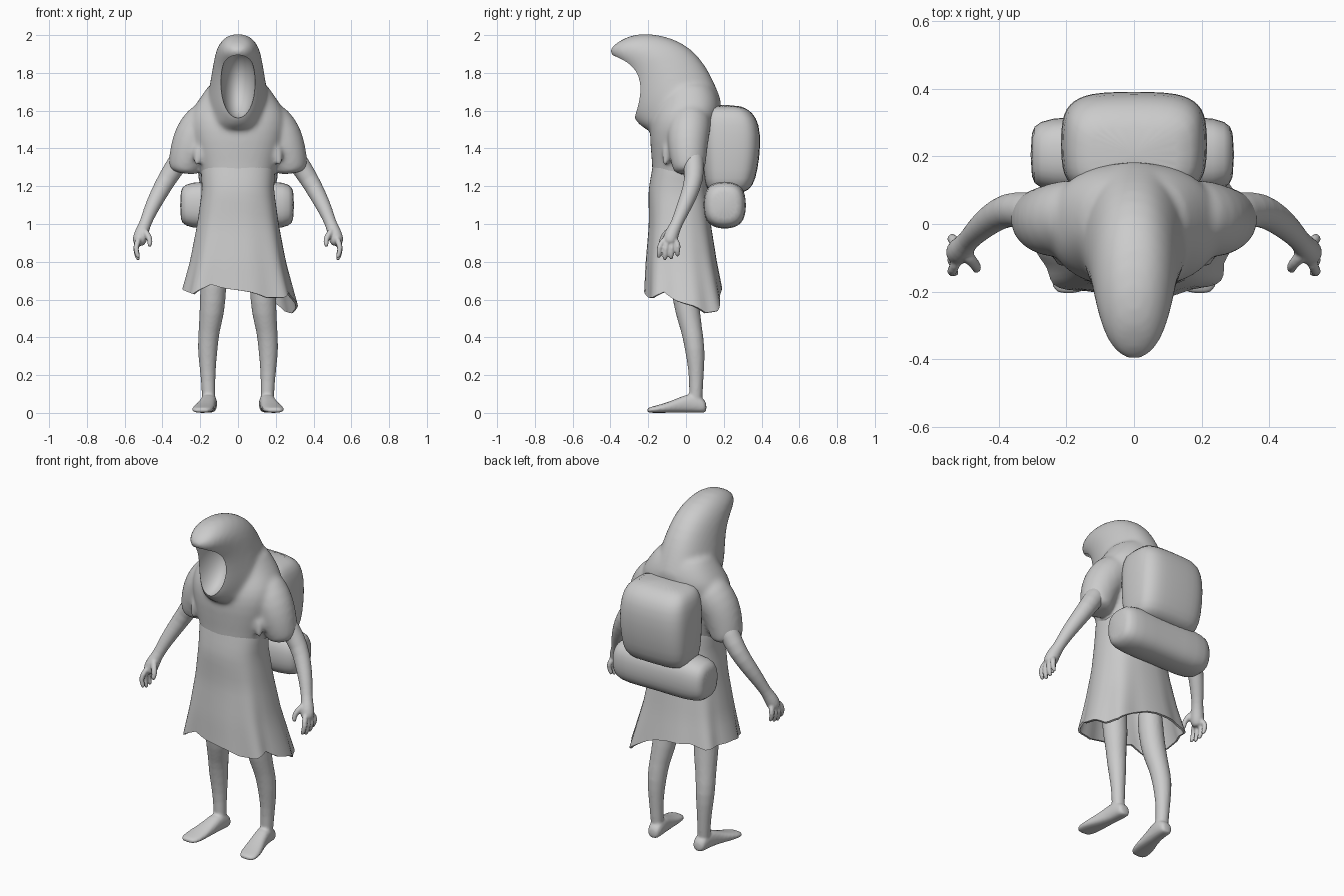
import bpy, bmesh, math
from mathutils import Vector, Matrix

cloth = bpy.data.materials.new("plain grey")
cloth.diffuse_color = (0.6, 0.6, 0.6, 1)


def ring(bm, c, u, v, n=16, p=2.0):
    """Superellipse ring around c with half axes u and v."""
    vs = []
    for i in range(n):
        a = 2 * math.pi * i / n
        ca, sa = math.cos(a), math.sin(a)
        x = math.copysign(abs(ca) ** (2 / p), ca)
        y = math.copysign(abs(sa) ** (2 / p), sa)
        vs.append(bm.verts.new(Vector(c) + Vector(u) * x + Vector(v) * y))
    return vs


def skin(bm, rings, caps=True):
    n = len(rings[0])
    for a, b in zip(rings, rings[1:]):
        for i in range(n):
            bm.faces.new((a[i], a[(i + 1) % n], b[(i + 1) % n], b[i]))
    if caps:
        bm.faces.new(rings[0][::-1])
        bm.faces.new(rings[-1])


def tube(bm, pts, n=12):
    """Round limb through (x, y, z, radius) points."""
    P = [Vector(p[:3]) for p in pts]
    rings = []
    for i, p in enumerate(pts):
        d = (P[min(i + 1, len(P) - 1)] - P[max(i - 1, 0)]).normalized()
        u = d.cross(Vector((0, 1, 0))).normalized()
        rings.append(ring(bm, P[i], u * p[3], u.cross(d) * p[3], n))
    skin(bm, rings)


def stack(bm, rows, n=20, p=2.5):
    """Level rings from (z, front y, back y, half width)."""
    skin(bm, [ring(bm, (0, (f + b) / 2, z), (w, 0, 0), (0, (b - f) / 2, 0), n, p)
              for z, f, b, w in rows])


def finish(name, bm, sub=1, voxel=0, smooth=0, mirror=False, cutter=None, thick=0, angle=50):
    bmesh.ops.recalc_face_normals(bm, faces=bm.faces)
    me = bpy.data.meshes.new(name)
    bm.to_mesh(me)
    bm.free()
    me.materials.append(cloth)
    ob = bpy.data.objects.new(name, me)
    bpy.context.collection.objects.link(ob)
    bpy.ops.object.select_all(action='DESELECT')
    ob.select_set(True)
    bpy.context.view_layer.objects.active = ob
    if sub:
        ob.modifiers.new("Subdivide", 'SUBSURF').levels = sub
    if voxel:
        m = ob.modifiers.new("Fuse", 'REMESH')
        m.mode, m.voxel_size = 'VOXEL', voxel
    if smooth:
        m = ob.modifiers.new("Relax", 'SMOOTH')
        m.factor, m.iterations = 0.5, smooth
    if cutter:
        m = ob.modifiers.new("Opening", 'BOOLEAN')
        m.operation, m.object, m.solver = 'DIFFERENCE', cutter, 'EXACT'
    if thick:
        m = ob.modifiers.new("Cloth", 'SOLIDIFY')
        m.thickness, m.offset = thick, -1
    if mirror:
        ob.modifiers.new("Mirror", 'MIRROR')
    for m in list(ob.modifiers):
        bpy.ops.object.modifier_apply(modifier=m.name)
    bpy.ops.object.shade_smooth_by_angle(angle=math.radians(angle))
    return ob


# Helper that hollows the face opening of the hood
bm = bmesh.new()
bmesh.ops.create_icosphere(bm, subdivisions=4, radius=1, matrix=Matrix.Translation((0, -0.29, 1.742))
                           @ Matrix.Rotation(math.radians(14), 4, 'X') @ Matrix.Diagonal((0.094, 0.18, 0.182, 1)))
cutter = finish("hood_opening_cutter", bm, sub=0)
cutter.hide_render = True

# Hooded upper garment: torso, hood and ragged sleeves fused together
bm = bmesh.new()
stack(bm, [(1.12, -0.16, 0.09, 0.16), (1.22, -0.18, 0.105, 0.185), (1.32, -0.18, 0.12, 0.21),
           (1.45, -0.195, 0.145, 0.25), (1.55, -0.19, 0.18, 0.265), (1.62, -0.16, 0.19, 0.24),
           (1.69, -0.13, 0.17, 0.185), (1.77, -0.11, 0.13, 0.14)], 20, 2.3)
# front y, front z, back y, back z, half width, front narrowing
hood = [(-0.17, 1.46, 0.19, 1.60, 0.25, 0.7), (-0.26, 1.53, 0.19, 1.65, 0.18, 0.95),
        (-0.29, 1.58, 0.175, 1.69, 0.17, 0.8), (-0.285, 1.66, 0.15, 1.75, 0.16, 0.5),
        (-0.287, 1.75, 0.105, 1.84, 0.142, 0.25), (-0.31, 1.81, 0.03, 1.93, 0.13, 0.2),
        (-0.35, 1.855, -0.07, 1.985, 0.117, 0.2), (-0.395, 1.89, -0.2, 2.014, 0.094, 0.2),
        (-0.412, 1.93, -0.32, 1.995, 0.045, 0.2)]
rings = []
for fy, fz, by, bz, w, k in hood:
    f, b = Vector((0, fy, fz)), Vector((0, by, bz))
    r = ring(bm, (f + b) / 2, (w, 0, 0), (b - f) / 2, 24, 2.4)
    for v in r:
        t = (v.co - f).dot(b - f) / (b - f).length_squared
        v.co.x *= 1 - k * max(0, 0.5 - t) - 0.3 * max(0, t - 0.5)
    rings.append(r)
skin(bm, rings)
for s in (-1, 1):
    tube(bm, [(s * 0.11, 0.03, 1.59, 0.10), (s * 0.185, 0.02, 1.53, 0.117), (s * 0.233, 0.01, 1.46, 0.114),
              (s * 0.262, 0.01, 1.38, 0.104), (s * 0.28, 0.015, 1.31, 0.092), (s * 0.285, 0.02, 1.265, 0.082)], 16)
    tube(bm, [(s * 0.20, -0.09, 1.42, 0.035), (s * 0.215, -0.105, 1.36, 0.024), (s * 0.22, -0.115, 1.30, 0.012)])
finish("hooded_tunic", bm, voxel=0.011, smooth=14, cutter=cutter)
bpy.data.objects.remove(cutter)

# Skirt of the robe with a torn hem, open underneath
profile = [(1.40, -0.16, 0.10, 0.19), (1.28, -0.181, 0.112, 0.196), (1.18, -0.198, 0.115, 0.19),
           (1.0, -0.195, 0.13, 0.214), (0.8, -0.21, 0.16, 0.25), (0.5, -0.22, 0.215, 0.325)]
hem = [0.58, 0.53, 0.54, 0.61, 0.66, 0.67, 0.65, 0.66, 0.66, 0.64, 0.63, 0.68, 0.65, 0.61, 0.61, 0.64]


def girth(z):
    for a, b in zip(profile, profile[1:]):
        if z >= b[0]:
            t = (a[0] - z) / (a[0] - b[0])
            return [p + (q - p) * t for p, q in zip(a[1:], b[1:])]


bm = bmesh.new()
rings, N, ROWS = [], 64, 16
for j in range(ROWS + 1):
    t = j / ROWS
    r = ring(bm, (0, 0, 0), (1, 0, 0), (0, 1, 0), N, 2.3 + 0.7 * t)
    for i, v in enumerate(r):
        k, q = divmod(i / N * 16, 1)
        low = hem[int(k)] * (1 - q) + hem[int(k + 1) % 16] * q
        z = 1.39 + (low - 1.39) * t
        f, b, w = girth(z)
        fold = 1 + 0.035 * t * t * math.sin(i / N * 2 * math.pi * 8 + 1)
        v.co = (v.co.x * w * fold, (f + b) / 2 + v.co.y * (b - f) / 2 * fold, z)
    rings.append(r)
skin(bm, rings, caps=False)
finish("robe_skirt", bm, sub=0, thick=0.012)

# Arms with palm, four fingers and thumb
bm = bmesh.new()
tube(bm, [(0.25, 0.03, 1.42, 0.06), (0.322, 0.04, 1.32, 0.058), (0.375, 0.045, 1.24, 0.052),
          (0.425, 0.015, 1.15, 0.046), (0.465, -0.02, 1.07, 0.039), (0.492, -0.05, 1.0, 0.031),
          (0.508, -0.07, 0.96, 0.038), (0.52, -0.085, 0.92, 0.042), (0.53, -0.09, 0.885, 0.03)])
for i in range(4):
    y = -0.04 - 0.033 * i
    drop = (0.02, 0.005, 0, 0.012)[i]
    tube(bm, [(0.52, -0.07 - 0.01 * i, 0.935, 0.017), (0.538, y, 0.89, 0.017),
              (0.542, y - 0.004, 0.848 + drop, 0.015), (0.524, y - 0.006, 0.803 + drop, 0.013)], 8)
tube(bm, [(0.505, -0.08, 0.975, 0.021), (0.476, -0.115, 0.94, 0.019), (0.463, -0.13, 0.91, 0.016),
          (0.47, -0.137, 0.875, 0.013)], 8)
finish("arms", bm, voxel=0.006, smooth=3, mirror=True)

# Legs with bare feet
bm = bmesh.new()
tube(bm, [(0.125, -0.02, 0.86, 0.075), (0.13, -0.012, 0.66, 0.072), (0.138, 0.01, 0.53, 0.069),
          (0.153, 0.03, 0.44, 0.057), (0.162, 0.048, 0.34, 0.056), (0.16, 0.055, 0.22, 0.042),
          (0.156, 0.053, 0.12, 0.037), (0.154, 0.05, 0.04, 0.038)])
foot = [(0.11, 0.15, 0.03, 0.055), (0.085, 0.15, 0.041, 0.085), (0.03, 0.153, 0.043, 0.11),
        (-0.04, 0.164, 0.046, 0.08), (-0.11, 0.18, 0.058, 0.052), (-0.17, 0.19, 0.058, 0.036),
        (-0.21, 0.195, 0.042, 0.026)]
skin(bm, [ring(bm, (x, y, h / 2), (w, 0, 0), (0, 0, h / 2), 16, 2.5) for y, x, w, h in foot])
finish("legs", bm, voxel=0.008, smooth=3, mirror=True)

# Backpack
bm = bmesh.new()
stack(bm, [(1.16, 0.13, 0.31, 0.17), (1.20, 0.10, 0.355, 0.205), (1.28, 0.09, 0.38, 0.215),
           (1.42, 0.08, 0.397, 0.22), (1.53, 0.08, 0.388, 0.212), (1.59, 0.09, 0.355, 0.195),
           (1.632, 0.12, 0.29, 0.15)], 24, 3.5)
finish("backpack", bm)

# Rolled blanket under the pack
bm = bmesh.new()
skin(bm, [ring(bm, (x, 0.205, 1.1), (0, r * 0.95, 0), (0, 0, r * 1.05), 16, 2.6)
          for x, r in ((-0.307, 0.075), (-0.285, 0.107), (-0.2, 0.124), (0, 0.117), (0.2, 0.124),
                       (0.275, 0.107), (0.297, 0.075))])
finish("bedroll", bm)
